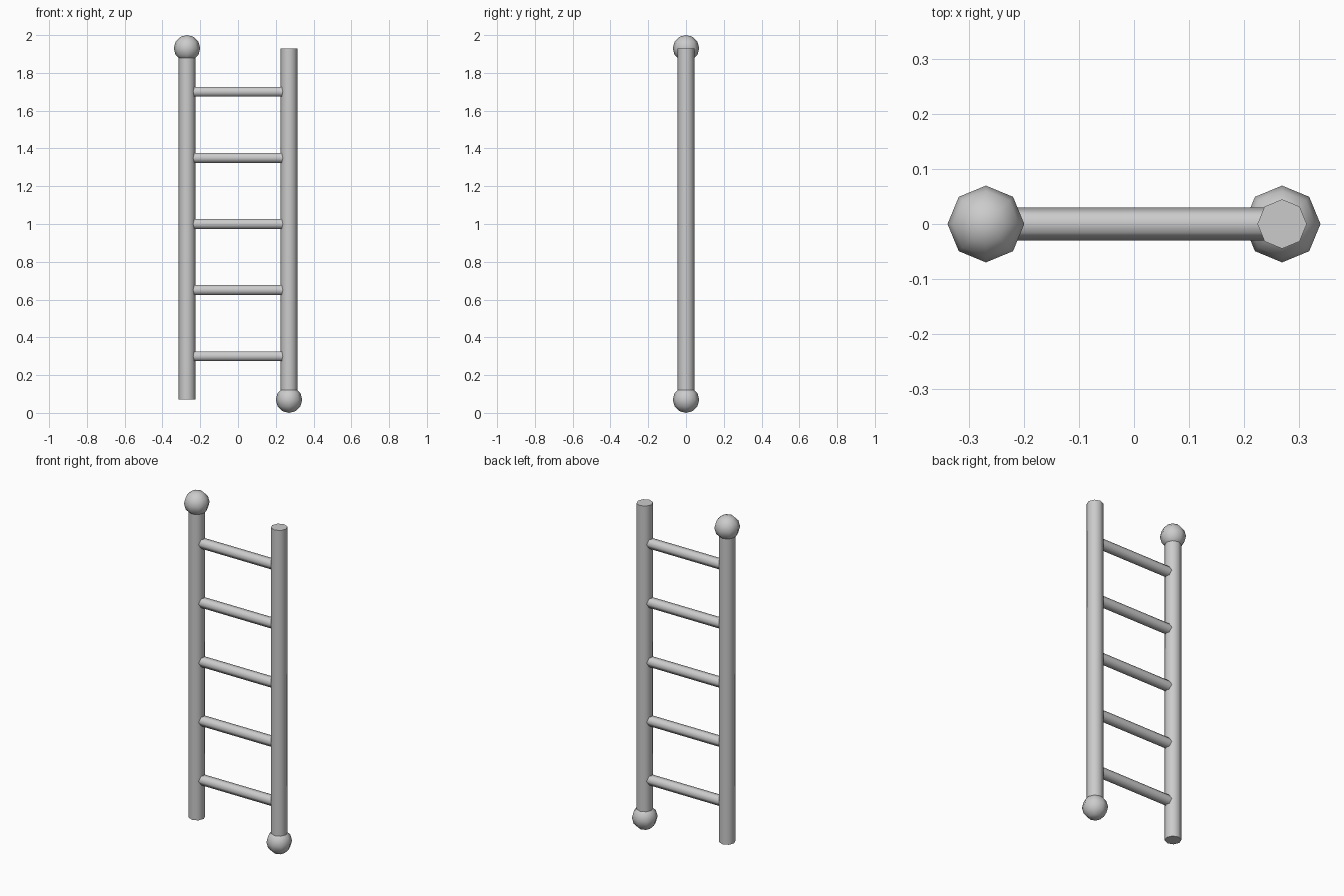
import bpy
from math import pi, radians

if "Cube" in bpy.data.objects:
    bpy.data.objects.remove(bpy.data.objects["Cube"])

RAIL_X, LOW, HIGH = 0.27, 0.07, 1.93


def smooth(name):
    obj = bpy.context.object
    obj.name = name
    bpy.ops.object.shade_smooth_by_angle(angle=radians(65))


def rod(name, sides, radius, length, location, rotation=(0, 0, 0)):
    bpy.ops.mesh.primitive_cylinder_add(vertices=sides, radius=radius, depth=length,
                                        location=location, rotation=rotation)
    smooth(name)


def knob(name, location):
    bpy.ops.mesh.primitive_uv_sphere_add(segments=8, ring_count=6, radius=0.07,
                                         location=location)
    smooth(name)


# Upright rails
for side, x in (("left", -RAIL_X), ("right", RAIL_X)):
    rod(f"{side}_rail", 8, 0.045, HIGH - LOW, (x, 0, (LOW + HIGH) / 2))

# Rungs, running into the rail centres
for i in range(5):
    rod(f"rung_{i + 1}", 6, 0.03, 2 * RAIL_X, (0, 0, 0.3 + 0.35 * i), (0, pi / 2, 0))

# Ball ends at opposite corners
knob("top_left_knob", (-RAIL_X, 0, HIGH))
knob("bottom_right_knob", (RAIL_X, 0, LOW))
